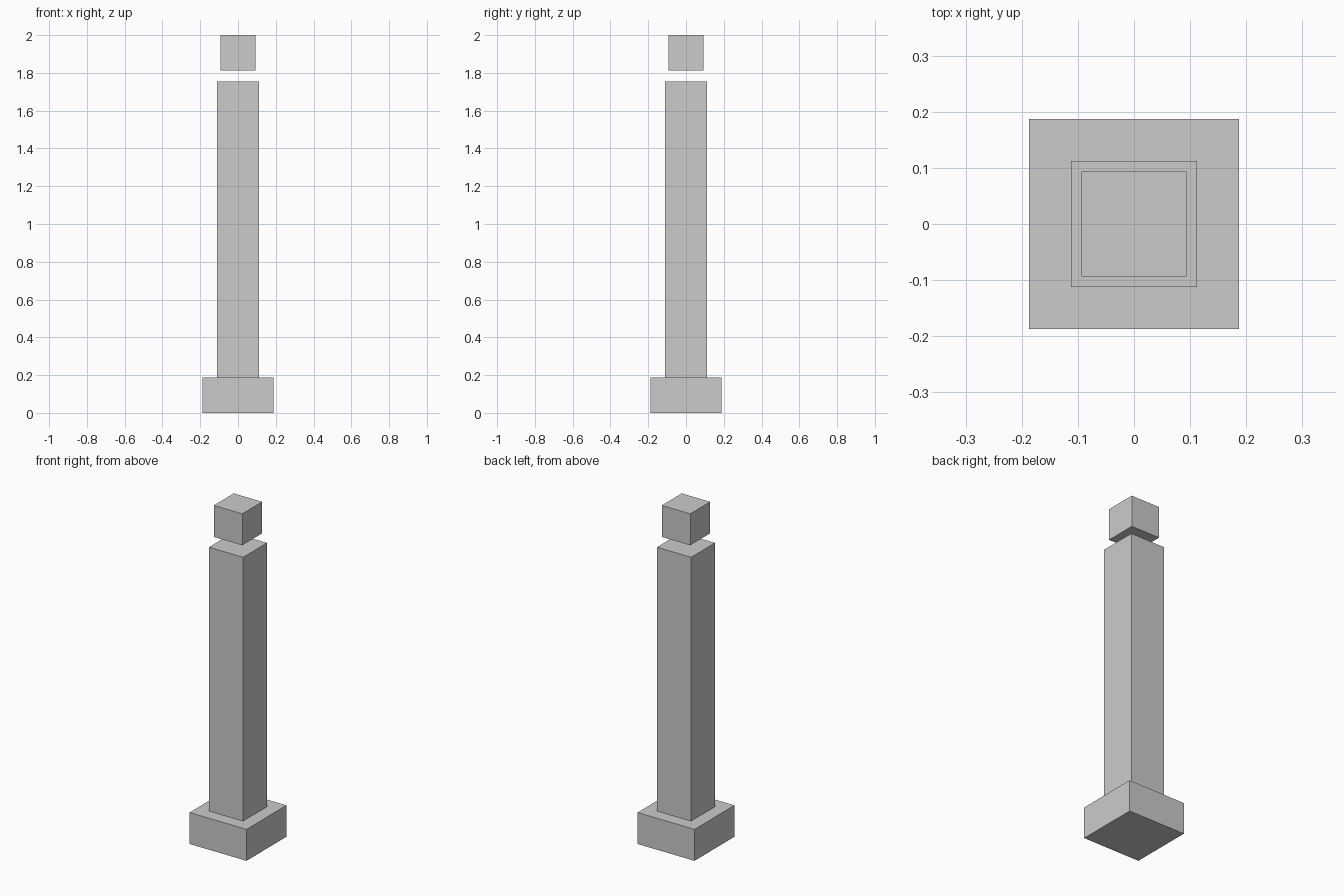
import bpy

if "Cube" in bpy.data.objects:
    bpy.data.objects.remove(bpy.data.objects["Cube"])


def block(name, width, z0, z1):
    """Square block centred on the vertical axis, from z0 up to z1."""
    bpy.ops.mesh.primitive_cube_add(size=1, location=(0, 0, (z0 + z1) / 2))
    ob = bpy.context.object
    ob.name = name
    ob.scale = (width, width, z1 - z0)
    bpy.ops.object.transform_apply(location=False, rotation=False, scale=True)
    return ob


# Wide foot block, square shaft, and a cube floating above the shaft
block("base", 0.374, 0.0, 0.187)
block("shaft", 0.224, 0.187, 1.754)
block("floating_cap", 0.187, 1.813, 2.0)
